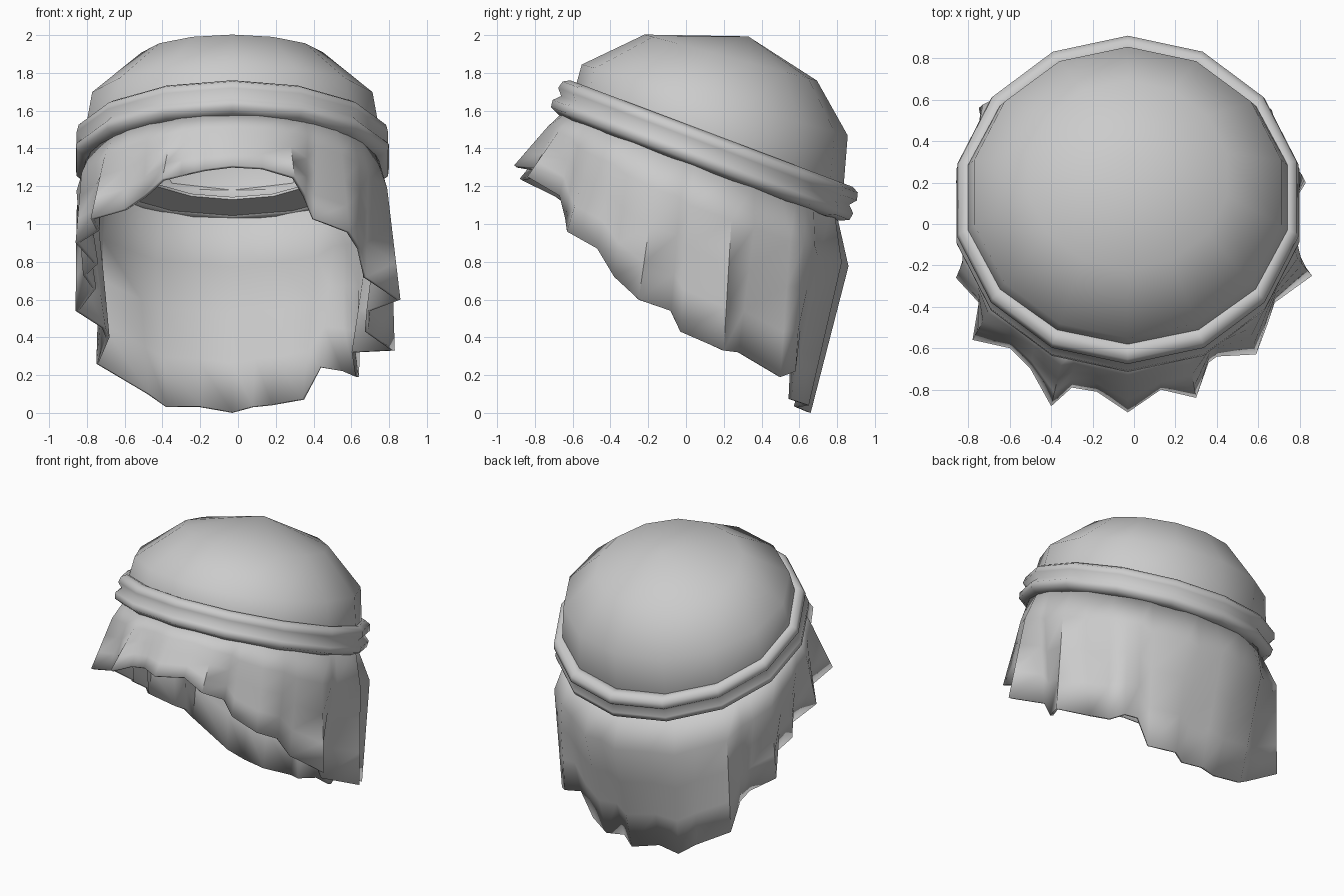
import bpy, bmesh, math
from mathutils import Vector, Matrix

cube = bpy.data.objects.get("Cube")
if cube:
    bpy.data.objects.remove(cube, do_unlink=True)

grey = bpy.data.materials.new("grey cloth")
grey.use_nodes = True
colour = (0.6, 0.6, 0.6, 1)
grey.diffuse_color = colour
grey.node_tree.nodes["Principled BSDF"].inputs["Base Color"].default_value = colour

# Frame of the headband: tilted down towards the back
SIDES = 14
FRAME = Matrix.Translation((-0.03, 0.1, 1.385)) @ Matrix.Rotation(-math.atan(0.377), 4, "X")


def on_ring(radius, height, angle):
    return FRAME @ Vector((radius * math.cos(angle), radius * math.sin(angle), height))


def skin(name, rows, loop_rows=False, tip=None, thickness=0, sharp=40):
    """Bridge closed rows of points into a smooth-shaded surface."""
    bm = bmesh.new()
    rings = [[bm.verts.new(p) for p in row] for row in rows]
    count = len(rings[0])
    pairs = list(zip(rings, rings[1:]))
    if loop_rows:
        pairs.append((rings[-1], rings[0]))
    for a, b in pairs:
        for i in range(count):
            j = (i + 1) % count
            bm.faces.new((a[i], a[j], b[j], b[i]))
    if tip is not None:
        top = bm.verts.new(tip)
        for i in range(count):
            bm.faces.new((rings[-1][i], rings[-1][(i + 1) % count], top))
    if loop_rows:
        bmesh.ops.recalc_face_normals(bm, faces=bm.faces)
    mesh = bpy.data.meshes.new(name)
    bm.to_mesh(mesh)
    bm.free()
    mesh.materials.append(grey)
    obj = bpy.data.objects.new(name, mesh)
    bpy.context.collection.objects.link(obj)
    if thickness:
        mod = obj.modifiers.new("cloth thickness", "SOLIDIFY")
        mod.thickness = thickness
        mod.offset = -1
    bpy.ops.object.select_all(action="DESELECT")
    obj.select_set(True)
    bpy.context.view_layer.objects.active = obj
    bpy.ops.object.shade_smooth_by_angle(angle=math.radians(sharp))
    return obj


angles = [math.pi / 2 + math.tau * i / SIDES for i in range(SIDES)]


# Crown: leans a little forward, stands higher at the back, slightly wide
def crown_ring(radius, height, lean):
    row = []
    for a in angles:
        p = on_ring(radius, height + 0.1 * radius * math.sin(a) * lean, a)
        p.x += 0.05 * radius * math.cos(a)
        p.y -= 0.05 * lean
        row.append(p)
    return row


crown_rows = [crown_ring(*r) for r in
              ((0.74, -0.06, 0), (0.76, 0.06, 0), (0.725, 0.29, 1), (0.47, 0.53, 1))]
skin("crown", crown_rows, tip=on_ring(0, 0.65, 0), thickness=0.02, sharp=60)

# Headband: two rolls with a groove between them
band_profile = [(0.74, 0.09), (0.8, 0.1), (0.835, 0.08), (0.845, 0.04), (0.815, 0.005),
                (0.85, -0.03), (0.845, -0.07), (0.79, -0.095), (0.74, -0.085)]
skin("headband", [[on_ring(r, h, a) for a in angles] for r, h in band_profile],
     loop_rows=True, sharp=85)

# Lining under the crown
lining = [(0.5, -0.07), (0.76, -0.07), (0.76, -0.085), (0.5, -0.085)]
skin("inner_lining", [[on_ring(r, h, a) for a in angles] for r, h in lining],
     loop_rows=True)

# Veil: hem points, from the front centre round the left side
hem = [(-.03, -.91, 1.31), (.13, -.8, 1.3), (.3, -.84, 1.25), (.36, -.67, 1.15),
       (.4, -.64, 1.03), (.59, -.63, .96), (.65, -.47, .87), (.68, -.38, .72),
       (.86, -.25, .6), (.7, -.08, .54), (.69, -.03, .43), (.83, .2, .33),
       (.62, .28, .32), (.64, .5, .19), (.56, .58, .22), (.44, .57, .24),
       (.35, .56, .07), (.18, .65, .04), (.08, .59, .03), (-.03, .66, 0),
       (-.2, .59, .03), (-.38, .63, .03), (-.48, .57, .1), (-.75, .56, .26),
       (-.7, .38, .4), (-.72, .3, .45), (-.86, .2, .54), (-.77, .05, .66),
       (-.82, -.04, .73), (-.76, -.13, .79), (-.86, -.26, .9), (-.75, -.38, .97),
       (-.78, -.56, 1.03), (-.6, -.6, 1.08), (-.5, -.7, 1.15), (-.4, -.88, 1.24),
       (-.3, -.79, 1.26), (-.18, -.81, 1.29)]
STEPS = 4
veil_rows = []
for s in range(STEPS + 1):
    t = 1 - s / STEPS
    row = []
    for i, (x, y, z) in enumerate(hem):
        a = math.atan2(y, x + 0.03)
        out = Vector((math.cos(a), math.sin(a), 0))
        # Fullness just below the band, and shallow pleats at the back
        swell = min(t * STEPS, (1 - t) * 4 / 3)
        pleat = 0.014 * (-1) ** (i + 1) * max(0, math.sin(a))
        bulge = (0.045 + 0.035 * math.sin(a) + pleat) * swell
        row.append(on_ring(0.78, -0.08, a).lerp(Vector((x, y, z)), t) + out * bulge)
    veil_rows.append(row)
skin("veil", veil_rows, thickness=0.02, sharp=55)
